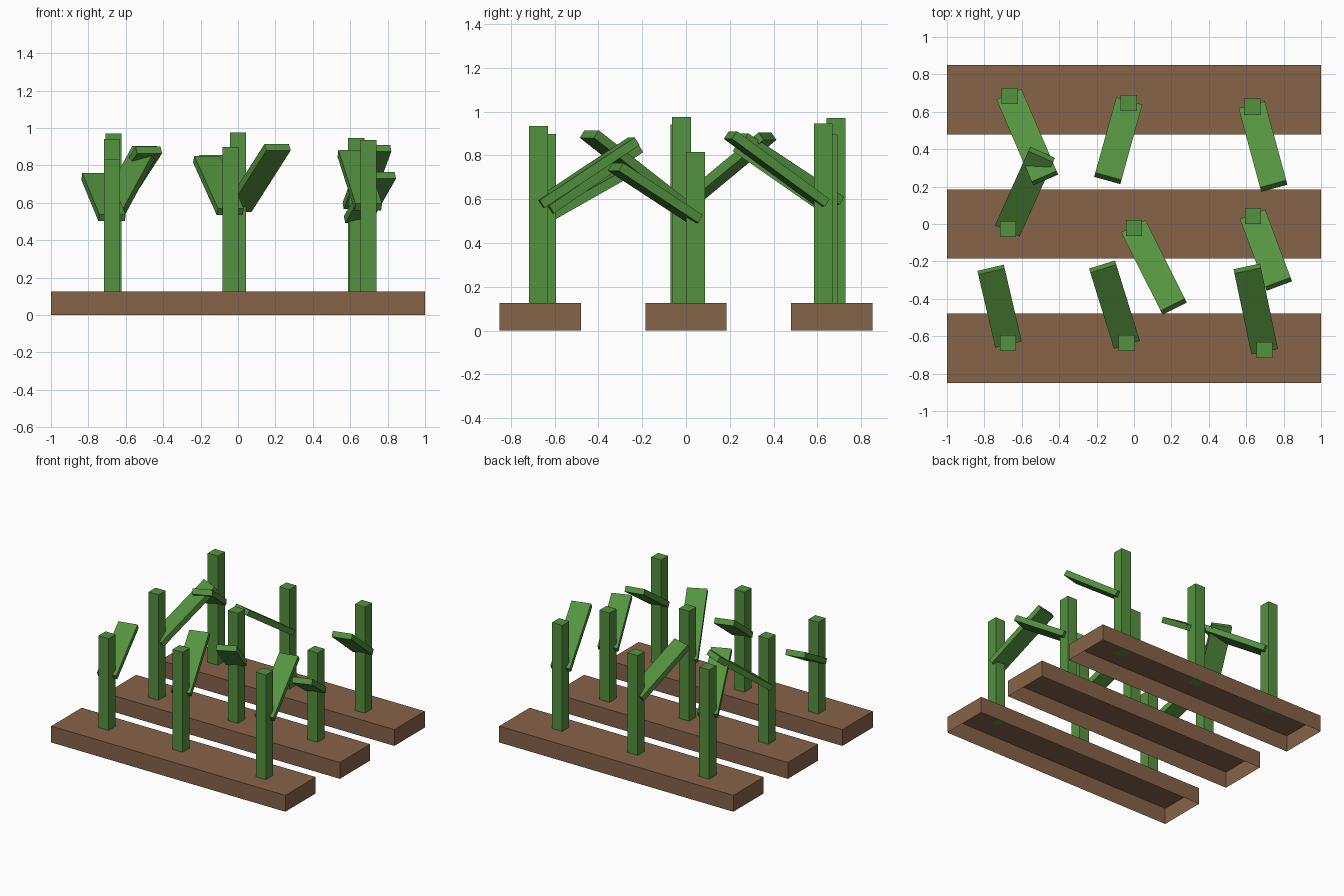
import bpy, bmesh
from math import atan2, hypot
from mathutils import Matrix, Vector

if "Cube" in bpy.data.objects:
    bpy.data.objects.remove(bpy.data.objects["Cube"])


def material(name, rgb):
    mat = bpy.data.materials.new(name)
    mat.use_nodes = True
    mat.diffuse_color = (*rgb, 1)
    mat.node_tree.nodes["Principled BSDF"].inputs["Base Color"].default_value = (*rgb, 1)
    return mat


SOIL = material("soil brown", (0.245, 0.125, 0.064))
GREEN = material("plant green", (0.09, 0.29, 0.05))


def box(name, size, centre, mat, rotation=Matrix(), open_bottom=False):
    bm = bmesh.new()
    bmesh.ops.create_cube(bm, size=1, matrix=Matrix.Diagonal((*size, 1)))
    if open_bottom:
        under = [f for f in bm.faces if f.normal.z < -0.5]
        bmesh.ops.delete(bm, geom=under, context='FACES_ONLY')
    mesh = bpy.data.meshes.new(name)
    bm.to_mesh(mesh)
    bm.free()
    mesh.materials.append(mat)
    obj = bpy.data.objects.new(name, mesh)
    obj.matrix_world = Matrix.Translation(centre) @ rotation
    bpy.context.collection.objects.link(obj)


BED_TOP = 0.126
STALK = 0.086
LEAF_WIDTH, LEAF_THICK = 0.145, 0.042


def leaf(name, start, end, low, high):
    # Tilted plank filling the given plan span and height range
    run = end - start
    flat = run.length - LEAF_THICK * 0.54
    rise = high - low - LEAF_THICK * 0.84
    turn = Matrix.Rotation(atan2(run.y, run.x), 4, 'Z')
    tilt = Matrix.Rotation(-atan2(rise, flat), 4, 'Y')
    centre = (*((start + end) / 2), (low + high) / 2)
    box(name, (hypot(flat, rise), LEAF_WIDTH, LEAF_THICK), centre, GREEN, turn @ tilt)


# Soil beds, open underneath
for row, y in (("front", -0.665), ("middle", 0), ("back", 0.665)):
    box(row + "_soil_bed", (2, 0.371, BED_TOP), (0, y, BED_TOP / 2), SOIL, open_bottom=True)

# Plants: name, stalk x, y, top, leaf reach x, y, leaf low, high
plants = [
    ("back_right", -0.665, 0.685, 0.97, 0.193, -0.45, 0.575, 0.90),
    ("back_middle", -0.028, 0.648, 0.895, -0.115, -0.415, 0.54, 0.855),
    ("back_left", 0.632, 0.627, 0.945, 0.118, -0.435, 0.565, 0.91),
    ("middle_right", -0.673, -0.027, 0.94, 0.184, 0.409, 0.54, 0.905),
    ("middle_middle", 0.001, -0.021, 0.975, 0.216, -0.431, 0.55, 0.915),
    ("middle_left", 0.637, 0.043, 0.815, 0.14, -0.375, 0.492, 0.765),
    ("front_right", -0.673, -0.636, 0.835, -0.094, 0.403, 0.502, 0.758),
    ("front_middle", -0.041, -0.636, 0.898, -0.13, 0.419, 0.535, 0.85),
    ("front_left", 0.697, -0.673, 0.935, -0.094, 0.446, 0.56, 0.882),
]
for name, x, y, top, dx, dy, low, high in plants:
    height = top - BED_TOP
    box(name + "_stalk", (STALK, STALK, height), (x, y, BED_TOP + height / 2), GREEN)
    root, reach = Vector((x, y)), Vector((dx, dy))
    leaf(name + "_leaf", root - reach.normalized() * 0.01, root + reach, low, high)
